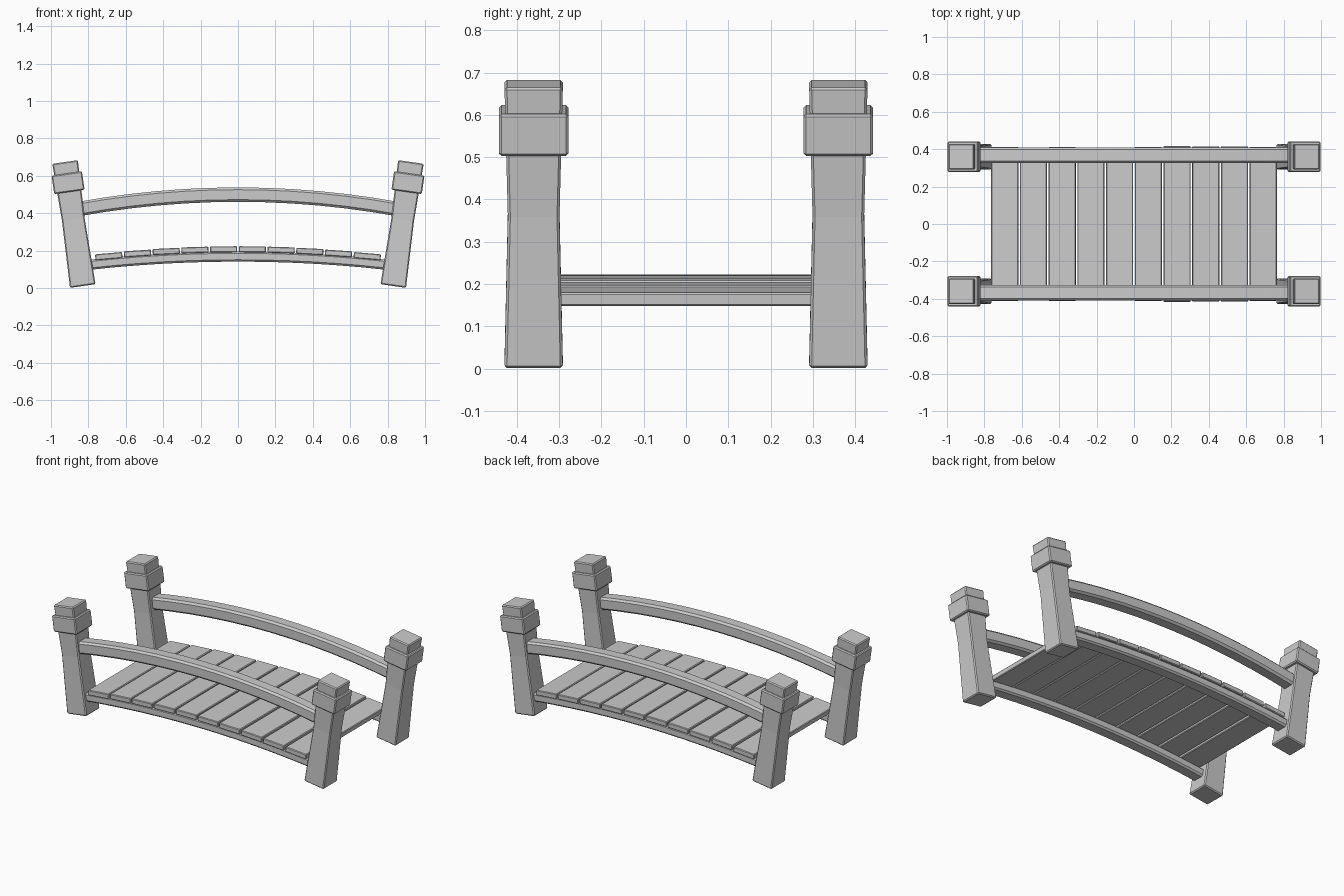
import bpy, bmesh, math, random
from mathutils import Matrix

if "Cube" in bpy.data.objects:
    bpy.data.objects.remove(bpy.data.objects["Cube"])

random.seed(4)
TILT = math.radians(8.1)


def loft(name, rings, bevel, matrix=None):
    """Skin a run of four-cornered rings, cap the ends and bevel the edges."""
    bm = bmesh.new()
    loops = [[bm.verts.new(p) for p in ring] for ring in rings]
    for a, b in zip(loops, loops[1:]):
        for i in range(4):
            j = (i + 1) % 4
            bm.faces.new((a[i], a[j], b[j], b[i]))
    bm.faces.new(loops[0][::-1])
    bm.faces.new(loops[-1])
    bmesh.ops.recalc_face_normals(bm, faces=bm.faces[:])
    if matrix:
        bm.transform(matrix)
        if matrix.determinant() < 0:
            bmesh.ops.reverse_faces(bm, faces=bm.faces[:])
    mesh = bpy.data.meshes.new(name)
    bm.to_mesh(mesh)
    bm.free()
    obj = bpy.data.objects.new(name, mesh)
    bpy.context.collection.objects.link(obj)
    mod = obj.modifiers.new("worn_edges", "BEVEL")
    mod.width = bevel
    mod.segments = 1
    mod.limit_method = "ANGLE"
    mod.angle_limit = math.radians(40)
    return obj


def square(h, z):
    return [(-h, -h, z), (h, -h, z), (h, h, z), (-h, h, z)]


def arched_bar(name, y, half_len, mid_z, sag, ref, width, height, bevel):
    """Rectangular bar following a shallow parabola, cut square to its path."""
    rings = []
    for i in range(13):
        x = half_len * (i / 6 - 1)
        z = mid_z - sag * (x / ref) ** 2
        a = math.atan(-2 * sag * x / ref ** 2)
        dx, dz = -math.sin(a) * height / 2, math.cos(a) * height / 2
        w = width / 2
        rings.append([(x - dx, y - w, z - dz), (x - dx, y + w, z - dz),
                      (x + dx, y + w, z + dz), (x + dx, y - w, z + dz)])
    return loft(name, rings, bevel)


# Outward-leaning posts with collars
for sx, ex in ((-1, "left"), (1, "right")):
    for sy, ey in ((-1, "front"), (1, "back")):
        m = (Matrix.Diagonal((sx, sy, 1, 1)) @ Matrix.Translation((0.83, 0.36, 0.0105))
             @ Matrix.Rotation(TILT, 4, "Y"))
        tag = f"{ey}_{ex}"
        loft(f"post_{tag}",
             [square(h, z) for h, z in ((0.069, 0), (0.061, 0.36), (0.065, 0.51), (0.069, 0.67))],
             0.006, m)
        loft(f"post_collar_{tag}", [square(0.082, 0.508), square(0.082, 0.608)], 0.006, m)

# Arched handrails and the beams carrying the deck
for sy, ey in ((-1, "front"), (1, "back")):
    arched_bar(f"handrail_{ey}", sy * 0.367, 0.86, 0.499, 0.071, 0.82, 0.084, 0.077, 0.012)
    arched_bar(f"deck_beam_{ey}", sy * 0.365, 0.80, 0.168, 0.043, 0.785, 0.08, 0.054, 0.01)

# Deck planks laid along the arch
PITCH = 0.1535
for i in range(10):
    x = (i - 4.5) * PITCH
    z = 0.207 - 0.037 * (x / 0.69) ** 2
    slope = math.atan(2 * 0.037 * x / 0.69 ** 2) * 0.8
    hw, hy, ht = 0.0725, 0.413 + random.uniform(-0.004, 0.004), 0.016
    m = Matrix.Translation((x, 0, z)) @ Matrix.Rotation(slope, 4, "Y")
    rings = [[(-hw, y, -ht), (hw, y, -ht), (hw, y, ht), (-hw, y, ht)] for y in (-hy, hy)]
    loft(f"deck_plank_{i + 1}", rings, 0.004, m)
